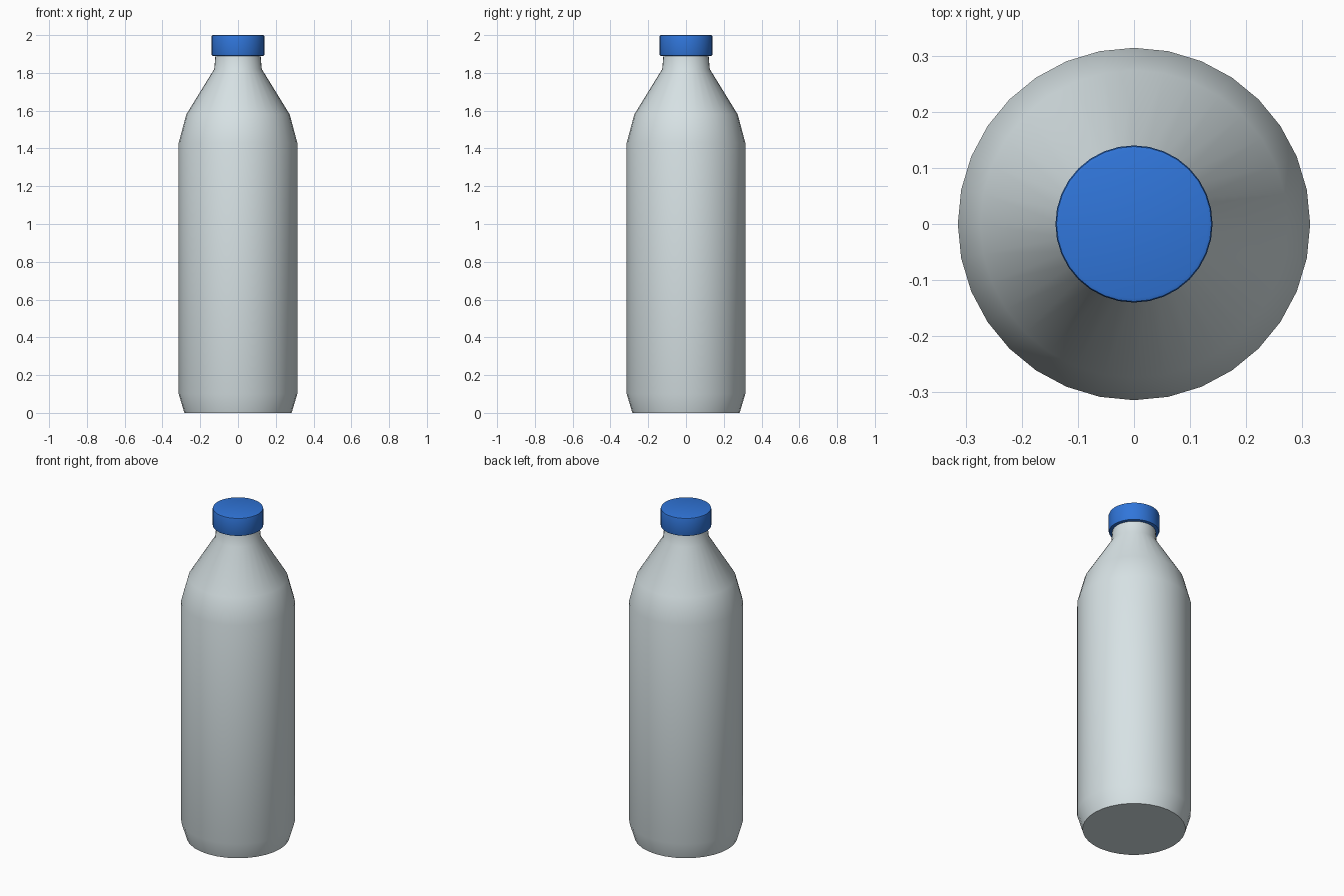
import bpy
import bmesh
from math import cos, sin, tau, radians

default = bpy.data.objects.get("Cube")
if default:
    bpy.data.objects.remove(default, do_unlink=True)

SIDES = 32


def make_material(name, rgb):
    mat = bpy.data.materials.new(name)
    mat.use_nodes = True
    colour = (*rgb, 1.0)
    mat.diffuse_color = colour
    mat.node_tree.nodes["Principled BSDF"].inputs["Base Color"].default_value = colour
    return mat


def lathe(name, profile, mat, smooth_angle):
    """Stack rings of (radius, height), capping both ends with flat discs."""
    bm = bmesh.new()
    rings = [[bm.verts.new((r * cos(tau * i / SIDES), r * sin(tau * i / SIDES), z))
              for i in range(SIDES)] for r, z in profile]
    for low, high in zip(rings, rings[1:]):
        for i in range(SIDES):
            j = (i + 1) % SIDES
            bm.faces.new((low[i], low[j], high[j], high[i]))
    bm.faces.new(rings[0][::-1])
    bm.faces.new(rings[-1])
    mesh = bpy.data.meshes.new(name)
    bm.to_mesh(mesh)
    bm.free()
    mesh.materials.append(mat)
    obj = bpy.data.objects.new(name, mesh)
    bpy.context.collection.objects.link(obj)
    bpy.ops.object.select_all(action="DESELECT")
    obj.select_set(True)
    bpy.context.view_layer.objects.active = obj
    bpy.ops.object.shade_smooth_by_angle(angle=radians(smooth_angle))
    return obj


plastic = make_material("pale grey plastic", (0.68, 0.76, 0.78))
blue = make_material("blue plastic", (0.03, 0.18, 0.70))

# Body: tapered foot, straight wall, two-stage shoulder and neck
lathe("bottle_body", [(0.284, 0), (0.314, 0.10), (0.314, 1.43), (0.274, 1.58),
                      (0.126, 1.82), (0.119, 1.90)], plastic, 35)

# Screw cap with softened rims
lathe("bottle_cap", [(0.132, 1.89), (0.138, 1.892), (0.14, 1.898), (0.14, 1.992),
                     (0.138, 1.998), (0.132, 2.0)], blue, 50)
